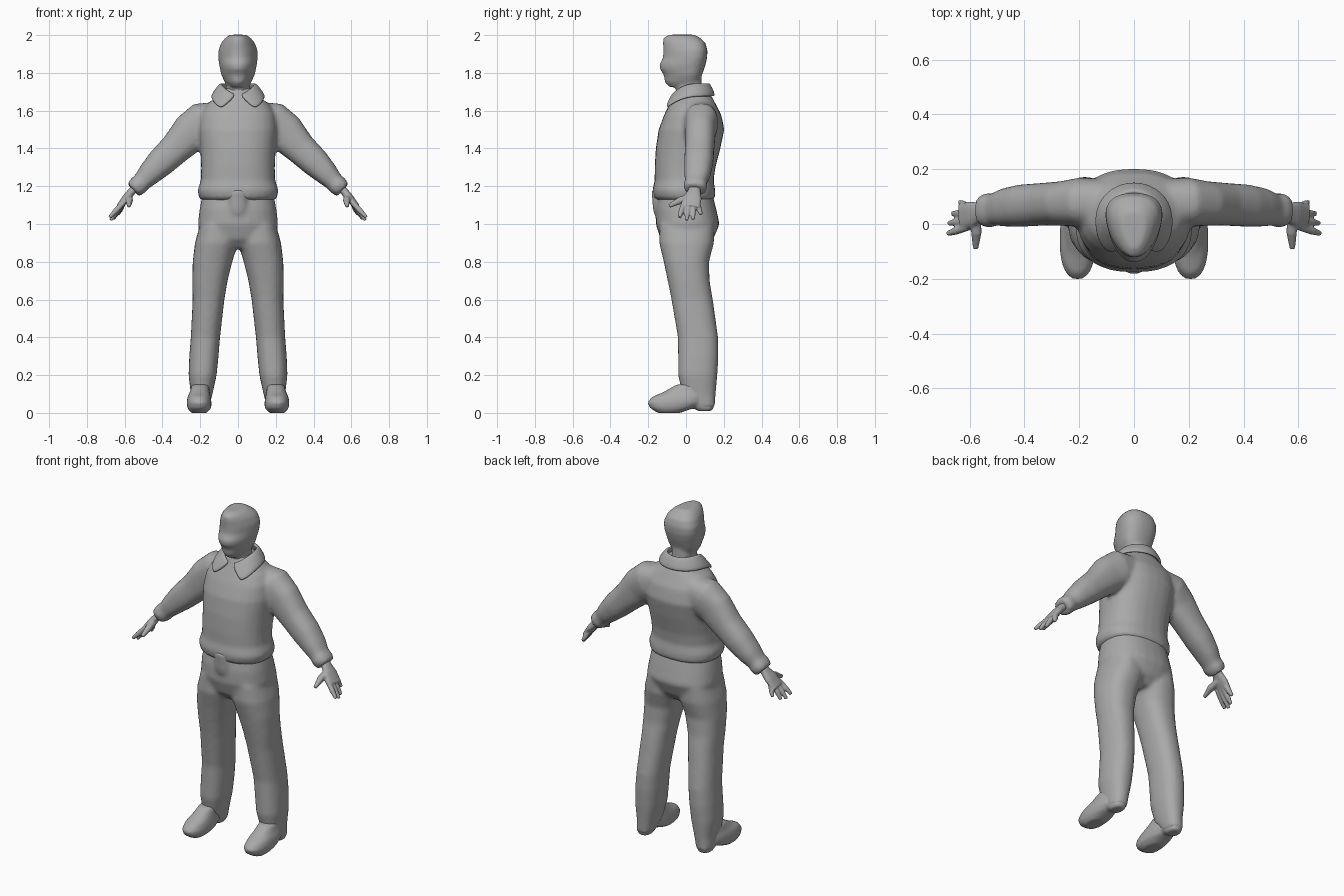
import bpy, bmesh, math
from mathutils import Vector

cube = bpy.data.objects.get("Cube")
if cube:
    bpy.data.objects.remove(cube)

grey = bpy.data.materials.new("plain grey")
grey.use_nodes = True
tone = (.4, .4, .4, 1)
grey.diffuse_color = tone
grey.node_tree.nodes["Principled BSDF"].inputs["Base Color"].default_value = tone

SIDES = 28
X, Y = Vector((1, 0, 0)), Vector((0, 1, 0))


def stack(rows, egg=0):
    """Level rings given as height, left and right limit, front and back limit."""
    return [(Vector(((a + b) / 2, (c + d) / 2, z)), X, Y, (b - a) / 2, (d - c) / 2, egg)
            for z, a, b, c, d in rows]


def centred(rows, egg=0):
    """Level rings given as height, half width, front and back limit."""
    return stack([(z, -w, w, c, d) for z, w, c, d in rows], egg)


def limb(rows):
    """Rings square to a path, given as a point and two radii."""
    points = [Vector(row[:3]) for row in rows]
    rings = []
    for i, row in enumerate(rows):
        along = (points[min(i + 1, len(rows) - 1)] - points[max(i - 1, 0)]).normalized()
        u = Y.cross(along).normalized()
        rings.append((points[i], u, along.cross(u), row[3], row[4], 0))
    return rings


def add_tube(bm, rings):
    loops = []
    for centre, u, v, ru, rv, egg in rings:
        loop = []
        for k in range(SIDES):
            angle = math.tau * k / SIDES
            c, s = math.cos(angle), math.sin(angle)
            c = math.copysign(abs(c) ** .85, c)
            s = math.copysign(abs(s) ** .85, s)
            loop.append(bm.verts.new(centre + u * ru * c * (1 + egg * s) + v * rv * s))
        loops.append(loop)
    for low, high in zip(loops, loops[1:]):
        for k in range(SIDES):
            n = (k + 1) % SIDES
            bm.faces.new((low[k], low[n], high[n], high[k]))
    bm.faces.new(loops[0][::-1])
    bm.faces.new(loops[-1])


def finish(name, bm):
    bmesh.ops.recalc_face_normals(bm, faces=bm.faces)
    mesh = bpy.data.meshes.new(name)
    bm.to_mesh(mesh)
    bm.free()
    mesh.materials.append(grey)
    mesh.polygons.foreach_set("use_smooth", [True] * len(mesh.polygons))
    obj = bpy.data.objects.new(name, mesh)
    bpy.context.collection.objects.link(obj)
    return obj


def build(name, tubes, voxel=.012, soften=5, paired=True):
    """Fuse several tubes into one soft skin."""
    bm = bmesh.new()
    for rings in tubes:
        add_tube(bm, rings)
    obj = finish(name, bm)
    if paired:
        mirror = obj.modifiers.new("Mirror", "MIRROR")
        mirror.use_mirror_merge = False
    fuse = obj.modifiers.new("Fuse", "REMESH")
    fuse.mode = "VOXEL"
    fuse.voxel_size = voxel
    fuse.use_smooth_shade = True
    smooth = obj.modifiers.new("Soften", "SMOOTH")
    smooth.factor = .5
    smooth.iterations = soften
    return obj


# Jacket: gathered hem, full chest and back, sloping sleeves with cuffs
jacket_body = centred([
    (1.12, .18, -.14, .13), (1.14, .207, -.17, .155), (1.18, .215, -.178, .155),
    (1.23, .197, -.166, .146), (1.3, .195, -.166, .156), (1.4, .2, -.16, .182),
    (1.5, .21, -.145, .203), (1.58, .2, -.115, .187), (1.63, .17, -.09, .16),
    (1.67, .12, -.07, .14), (1.72, .08, -.05, .1)])
sleeve = limb([
    (.08, .08, 1.56, .09, .08), (.19, .08, 1.535, .11, .09), (.25, .075, 1.485, .105, .082),
    (.33, .072, 1.4, .085, .078), (.41, .067, 1.325, .077, .077), (.47, .06, 1.265, .063, .07),
    (.51, .052, 1.222, .05, .058), (.53, .05, 1.203, .053, .064), (.555, .048, 1.18, .045, .055)])
build("jacket", [jacket_body, sleeve])

# Trousers: hips, belt flap and two loose legs
hips = centred([
    (.87, .1, -.09, .1), (.92, .19, -.135, .145), (1, .213, -.16, .178),
    (1.08, .203, -.16, .16), (1.2, .18, -.14, .13)])
leg = stack([
    (.025, .155, .245, .04, .153), (.1, .135, .25, -.02, .157), (.2, .113, .262, -.042, .166),
    (.3, .103, .258, -.042, .172), (.4, .095, .25, -.043, .17), (.6, .072, .24, -.077, .142),
    (.7, .055, .242, -.097, .125), (.8, .03, .24, -.118, .122), (.9, 0, .228, -.142, .148),
    (1, .02, .2, -.14, .15)])
flap = centred([(1.05, .04, -.168, -.1), (1.08, .05, -.175, -.1), (1.18, .05, -.183, -.1)])
build("trousers", [hips, leg, flap])

# Shoes: rounded toe and a separate heel
toe = stack([
    (0, .165, .25, -.15, -.03), (.025, .142, .268, -.19, .04), (.055, .14, .272, -.205, .09),
    (.085, .145, .267, -.18, .1), (.11, .15, .255, -.12, .1), (.15, .155, .245, -.05, .1)])
heel = stack([
    (.01, .165, .235, .06, .14), (.04, .155, .245, .02, .15), (.1, .15, .24, 0, .14)])
build("shoes", [toe, heel], voxel=.009)

# Hands: flat palm, four spread fingers and a thumb
palm = limb([
    (.53, .047, 1.205, .025, .035), (.56, .044, 1.175, .021, .032),
    (.59, .035, 1.14, .021, .048), (.63, .025, 1.09, .016, .05)])
fingers = []
for root_y, tip in ((-.01, (.68, -.035, 1.035)), (.012, (.675, .003, 1.02)),
                    (.037, (.662, .038, 1.025)), (.057, (.635, .08, 1.05))):
    root, end = Vector((.605, root_y, 1.115)), Vector(tip)
    middle = root.lerp(end, .6)
    fingers.append(limb([(*root, .014, .014), (*middle, .014, .014), (*end, .009, .009)]))
thumb = limb([
    (.58, .03, 1.145, .02, .02), (.575, -.03, 1.125, .019, .019), (.578, -.09, 1.095, .01, .01)])
build("hands", [palm, thumb] + fingers, voxel=.005, soften=3)

# Head: egg section narrowing to the face, with a flat brow, nose and chin
skull = centred([
    (1.725, .045, -.088, .03), (1.75, .066, -.112, .072), (1.79, .084, -.118, .085),
    (1.82, .09, -.138, .096), (1.845, .095, -.14, .104), (1.88, .099, -.122, .112),
    (1.92, .098, -.12, .114), (1.96, .084, -.122, .103), (1.985, .064, -.12, .075),
    (2.002, .04, -.09, .045)], egg=.28)
neck = centred([
    (1.6, .08, -.06, .1), (1.7, .066, -.055, .085), (1.82, .06, -.04, .08)])
build("head", [skull, neck], voxel=.009, soften=4, paired=False)

# Collar: open band that folds down into two points at the front
bm = bmesh.new()
columns = []
STEPS = 32
for i in range(STEPS + 1):
    turn = (i / STEPS * 2 - 1) * math.radians(168)
    front = (1 - math.cos(turn)) / 2
    point = front ** 4
    s, c = math.sin(turn), math.cos(turn)
    columns.append([bm.verts.new(p) for p in (
        (.085 * s, .025 + .09 * c, 1.745 - .06 * point),
        (.112 * s, .025 + .106 * c, 1.715 - .05 * point),
        (.135 * s + .06 * point * math.copysign(1, s), .03 + .118 * c - .02 * point,
         1.675 - .065 * point))])
for a, b in zip(columns, columns[1:]):
    for k in range(2):
        bm.faces.new((a[k], a[k + 1], b[k + 1], b[k]))
collar = finish("collar", bm)
thick = collar.modifiers.new("Thickness", "SOLIDIFY")
thick.thickness = .02
thick.offset = 0
rounded = collar.modifiers.new("Rounded", "SUBSURF")
rounded.levels = rounded.render_levels = 2
